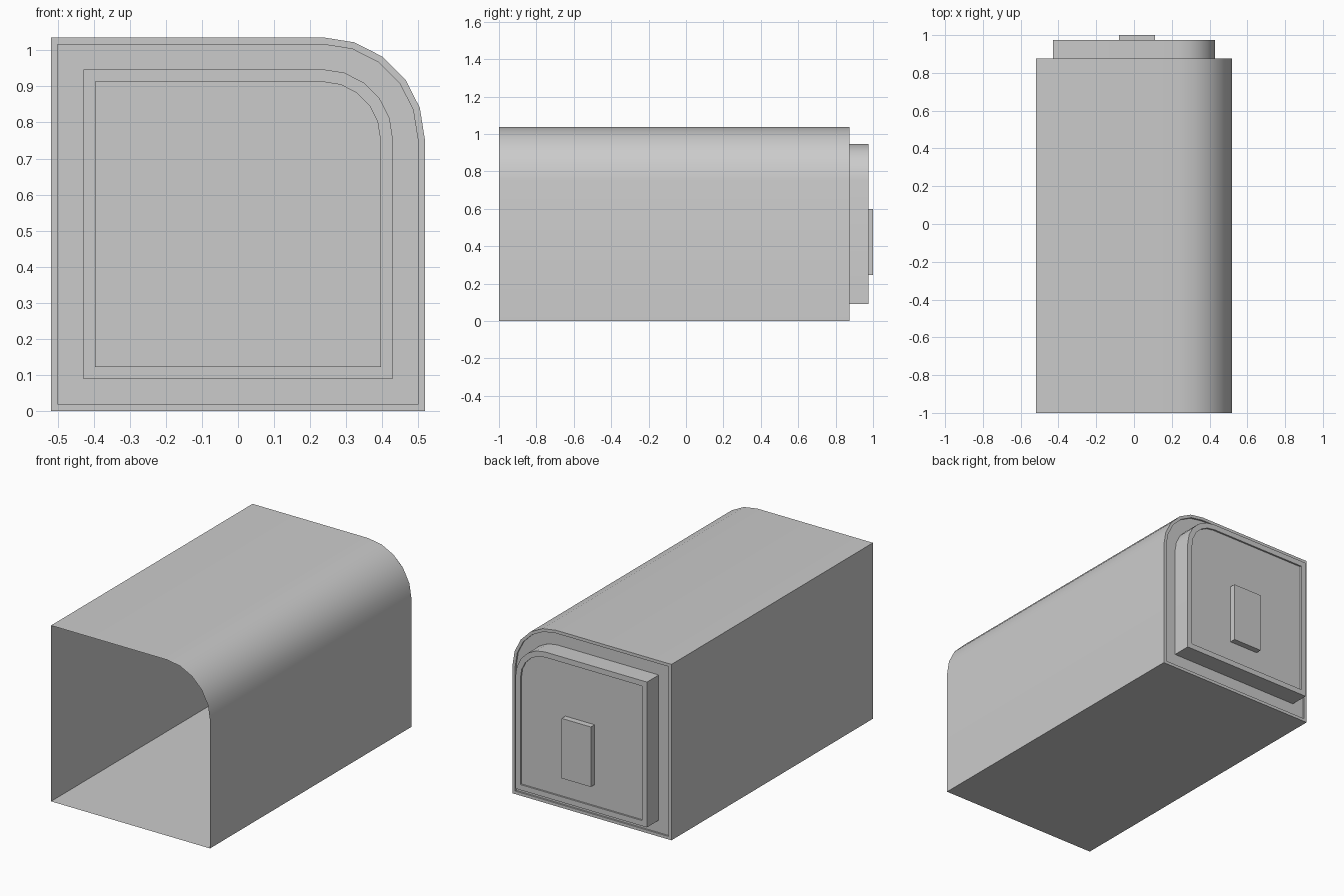
import bpy
import bmesh
import math

if "Cube" in bpy.data.objects:
    bpy.data.objects.remove(bpy.data.objects["Cube"])

HALF_W, HEIGHT, RADIUS = 0.518, 1.036, 0.283
ARC_STEPS = 5


def profile(inset):
    """Square outline (x, z) with one rounded top corner, shrunk by inset."""
    w, top, r = HALF_W - inset, HEIGHT - inset, RADIUS - inset
    cx, cz = HALF_W - RADIUS, HEIGHT - RADIUS
    pts = [(-w, inset), (w, inset)]
    for i in range(ARC_STEPS + 1):
        a = math.pi / 2 * i / ARC_STEPS
        pts.append((cx + r * math.cos(a), cz + r * math.sin(a)))
    pts.append((-w, top))
    return pts


def finish(name, bm):
    mesh = bpy.data.meshes.new(name)
    bm.to_mesh(mesh)
    bm.free()
    obj = bpy.data.objects.new(name, mesh)
    bpy.context.collection.objects.link(obj)
    bpy.ops.object.select_all(action='DESELECT')
    obj.select_set(True)
    bpy.context.view_layer.objects.active = obj
    bpy.ops.object.shade_smooth_by_angle(angle=math.radians(30))
    return obj


def loft(name, sections, cap=False):
    """Skin a run of (inset, y) sections from front to back."""
    bm = bmesh.new()
    rings = [[bm.verts.new((x, y, z)) for x, z in profile(inset)]
             for inset, y in sections]
    for a, b in zip(rings, rings[1:]):
        for i in range(len(a)):
            j = (i + 1) % len(a)
            bm.faces.new((a[i], b[i], b[j], a[j]))
    if cap:
        bm.faces.new(rings[-1][::-1])
    return finish(name, bm)


def box(name, lo, hi):
    bm = bmesh.new()
    bmesh.ops.create_cube(bm, size=1)
    for v in bm.verts:
        v.co = [(l + h) / 2 + c * (h - l) for l, h, c in zip(lo, hi, v.co)]
    return finish(name, bm)


# Open-fronted thin shell with a rim and shallow recessed ring at the back
loft("shell", [(0, -1), (0, 0.875), (0.018, 0.875), (0.018, 0.865), (0.09, 0.865)])

# Raised back panel with a shallow recessed centre
loft("back_panel", [(0.09, 0.865), (0.09, 0.975), (0.122, 0.975), (0.122, 0.965)], cap=True)

# Small plate on the panel
box("back_plate", (-0.08, 0.965, 0.245), (0.11, 1.0, 0.598))
